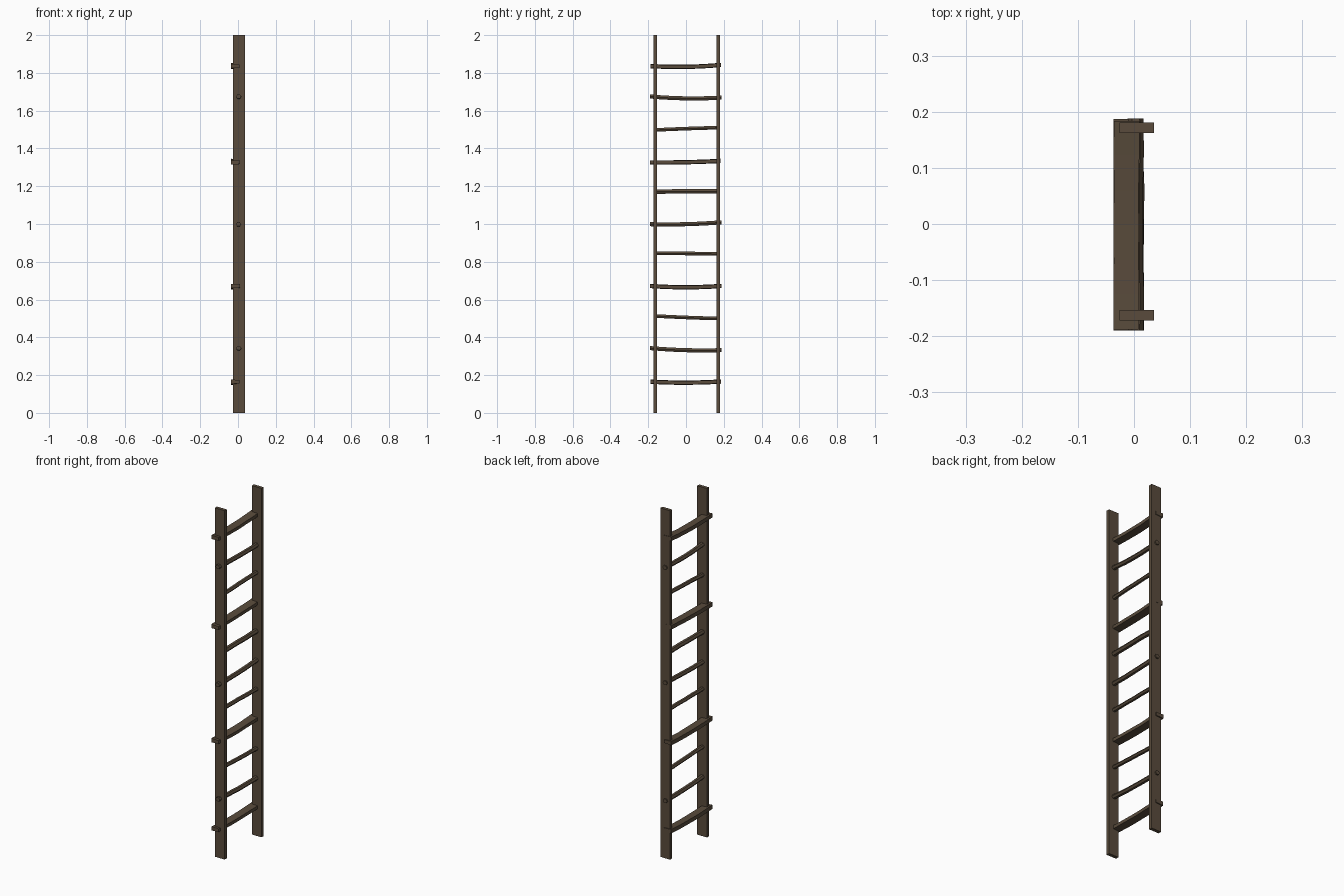
import bpy, bmesh, math, random
from mathutils import Vector

if "Cube" in bpy.data.objects:
    bpy.data.objects.remove(bpy.data.objects["Cube"])

random.seed(4)
wood = bpy.data.materials.new("dark weathered wood")
wood.diffuse_color = (0.10, 0.071, 0.045, 1)
wood.use_nodes = True
wood.node_tree.nodes["Principled BSDF"].inputs["Base Color"].default_value = wood.diffuse_color


def finish(bm, name):
    bmesh.ops.recalc_face_normals(bm, faces=bm.faces)
    me = bpy.data.meshes.new(name)
    bm.to_mesh(me)
    bm.free()
    me.materials.append(wood)
    ob = bpy.data.objects.new(name, me)
    bpy.context.collection.objects.link(ob)
    return ob


def loft(name, sections):
    """Skin a list of equal-sized vertex rings and cap both ends."""
    bm = bmesh.new()
    rings = [[bm.verts.new(p) for p in s] for s in sections]
    n = len(rings[0])
    for a, b in zip(rings, rings[1:]):
        for i in range(n):
            j = (i + 1) % n
            bm.faces.new((a[i], a[j], b[j], b[i]))
    bm.faces.new(rings[0])
    bm.faces.new(rings[-1])
    return finish(bm, name)


# Side rails: flat upright boards
def rail(name, y):
    x0, x1, h = -0.026, 0.036, 0.0095
    ring = [(x0, y - h), (x1, y - h), (x1, y + h), (x0, y + h)]
    loft(name, [[(x, yy, z) for x, yy in ring] for z in (0, 2)])


rail("left_rail", 0.1715)
rail("right_rail", -0.1625)


# Rungs: slightly bent sticks; height follows a curve through three points
def rung(name, kind, y0, y1, za, zb, zc):
    sections = []
    for k in range(7):
        t = k / 6
        y = y0 + (y1 - y0) * t
        z = za * (1 - t) * (1 - 2 * t) + zb * 4 * t * (1 - t) + zc * t * (2 * t - 1)
        j = random.uniform(-0.0015, 0.0015)
        if kind == "plank":       # wide flat tread
            xa, xb, h = -0.037 + abs(j), 0.009 + j, 0.0115
            ring = [(xa, -h), (xb, -h * 0.8), (xb, h * 0.8), (xa, h)]
        else:                     # rounded six-sided peg
            r = {"peg": 0.0125, "stick": 0.011, "thick": 0.0135}[kind]
            ring = [(0.003 + j + 1.1 * r * math.cos(a), r * math.sin(a))
                    for a in [math.pi / 3 * i for i in range(6)]]
        sections.append([(x, y, z + dz) for x, dz in ring])
    loft(name, sections)


rungs = [
    ("plank", -0.187, 0.186, 0.165, 0.160, 0.166),
    ("peg", -0.19, 0.188, 0.343, 0.332, 0.332),
    ("stick", -0.16, 0.17, 0.513, 0.505, 0.500),
    ("plank", -0.19, 0.187, 0.672, 0.665, 0.672),
    ("stick", -0.16, 0.17, 0.845, 0.844, 0.842),
    ("peg", -0.19, 0.188, 0.999, 0.999, 1.009),
    ("thick", -0.16, 0.17, 1.171, 1.173, 1.173),
    ("plank", -0.19, 0.182, 1.326, 1.327, 1.334),
    ("stick", -0.16, 0.17, 1.498, 1.505, 1.510),
    ("peg", -0.19, 0.188, 1.675, 1.665, 1.669),
    ("plank", -0.188, 0.184, 1.836, 1.832, 1.842),
]
for i, (kind, *rest) in enumerate(rungs):
    rung(f"rung_{i + 1}_{kind}", kind, *rest)
